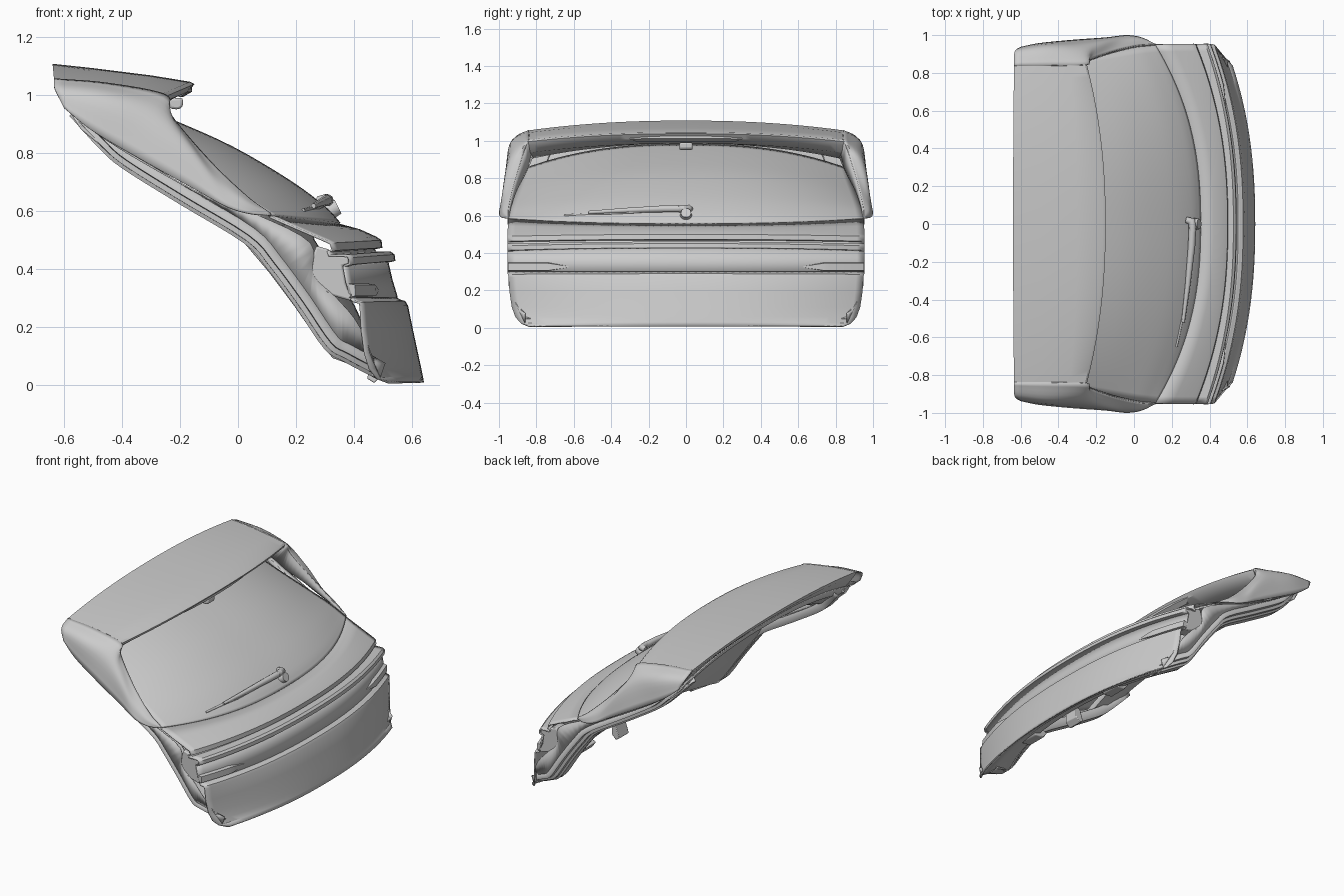
import bpy, bmesh, math
from mathutils import Vector


def spline(pts, n=5):
    """Catmull-Rom resampling of a point row."""
    p = [Vector(q) for q in pts]
    p = [2 * p[0] - p[1]] + p + [2 * p[-1] - p[-2]]
    out = []
    for i in range(1, len(p) - 2):
        a, b, c, d = p[i - 1:i + 3]
        for k in range(n):
            t = k / n
            out.append(0.5 * (2 * b + (c - a) * t + (2 * a - 5 * b + 4 * c - d) * t * t
                              + (3 * b - a - 3 * c + d) * t ** 3))
    return out + [p[-2]]


def finish(ob, angle=30):
    bpy.ops.object.select_all(action='DESELECT')
    bpy.context.view_layer.objects.active = ob
    ob.select_set(True)
    bpy.ops.object.shade_smooth_by_angle(angle=math.radians(angle))
    return ob


def mesh_object(name, bm, mirror=False, thick=0.0, bevel=0.0):
    bmesh.ops.remove_doubles(bm, verts=bm.verts, dist=1e-5)
    bmesh.ops.recalc_face_normals(bm, faces=bm.faces)
    me = bpy.data.meshes.new(name)
    bm.to_mesh(me)
    bm.free()
    ob = bpy.data.objects.new(name, me)
    bpy.context.collection.objects.link(ob)
    if thick:
        m = ob.modifiers.new("thickness", 'SOLIDIFY')
        m.thickness, m.offset = thick, 0
    if bevel:
        m = ob.modifiers.new("bevel", 'BEVEL')
        m.width, m.segments = bevel, 2
    if mirror:
        m = ob.modifiers.new("mirror", 'MIRROR')
        m.use_axis = (False, True, False)
        m.use_mirror_merge = False
    return finish(ob)


def grid(name, rows, closed=False, caps=False, **kw):
    bm = bmesh.new()
    v = [[bm.verts.new(p) for p in r] for r in rows]
    n = len(rows[0])
    for a, b in zip(v, v[1:]):
        for j in range(n if closed else n - 1):
            k = (j + 1) % n
            bm.faces.new((a[j], a[k], b[k], b[j]))
    if caps:
        bm.faces.new(v[0])
        bm.faces.new(v[-1])
    return mesh_object(name, bm, **kw)


def across(table, power=2.3, steps=48, smooth=0, t0=-1, t1=1):
    """Rows swept across the car. Table entry: centre x, z, then edge x, y, z."""
    rows = []
    for i in range(steps + 1):
        t = t0 + (t1 - t0) * i / steps
        w = abs(t) ** power
        row = [Vector((cx + (ex - cx) * w, ey * t, cz + (ez - cz) * w))
               for cx, cz, ex, ey, ez in table]
        rows.append(spline(row, smooth) if smooth else row)
    return rows


def prism(name, outline, y0, y1, **kw):
    """Side-view polygon extruded along y."""
    return grid(name, [[(x, y, z) for x, z in outline] for y in (y0, y1)],
                closed=True, caps=True, **kw)


def rod(name, pts, radius):
    cu = bpy.data.curves.new(name, 'CURVE')
    cu.dimensions = '3D'
    cu.bevel_depth, cu.bevel_resolution, cu.use_fill_caps = 1.0, 3, True
    s = cu.splines.new('POLY')
    s.points.add(len(pts) - 1)
    for q, p, r in zip(s.points, pts, radius):
        q.co, q.radius = (*p, 1), r
    ob = bpy.data.objects.new(name, cu)
    bpy.context.collection.objects.link(ob)


# Rear window
glass = [(-.40, .98, -.44, .86, .85), (-.23, .912, -.3, .88, .785), (-.02, .818, -.14, .91, .71),
         (.18, .70, 0, .935, .645), (.30, .61, .07, .945, .607), (.35, .556, .11, .95, .585)]
grid("rear_window", across(glass, 2.4, smooth=4), thick=.01)

# Outer painted skin below the window, with its steps
upper = [(.35, .552, .11, .95, .58), (.42, .533, .20, .952, .54), (.475, .508, .30, .953, .497),
         (.492, .497, .32, .953, .487), (.495, .475, .325, .953, .465), (.47, .47, .31, .953, .46),
         (.475, .457, .315, .953, .446), (.525, .457, .375, .953, .446), (.537, .448, .385, .953, .437),
         (.54, .43, .385, .953, .417), (.515, .425, .365, .953, .41)]
lamp = [(.515, .425, .365, .953, .41), (.53, .36, .375, .953, .355), (.548, .30, .39, .953, .30)]
lower = [(.548, .297, .39, .953, .297), (.56, .29, .40, .953, .288), (.575, .286, .42, .95, .283),
         (.583, .272, .423, .948, .27), (.60, .19, .428, .942, .19), (.617, .11, .438, .93, .11),
         (.628, .06, .455, .91, .055), (.634, .03, .48, .88, .022), (.638, .008, .52, .84, .008)]
grid("upper_tailgate_skin", across(upper), thick=.008)
grid("lamp_band", across(lamp), thick=.008)
grid("lower_tailgate_skin", across(lower), thick=.008)

# Tapered lamp ribs and wraparound lamp ends
ribs = []
for i in range(13):
    t = .66 + .34 * i / 12
    h = .004 + .02 * min(1, i / 4)
    w = t ** 2.3
    x, z = .542 - .155 * w, .326
    ribs.append([(x - .01, .953 * t, z + h), (x + h * .7, .953 * t, z + h * .8),
                 (x + h * .8, .953 * t, z - h * .8), (x - .005, .953 * t, z - h)])
grid("lamp_rib", ribs, closed=True, caps=True, mirror=True)
prism("lamp_end", [(.27, .48), (.32, .465), (.315, .45), (.38, .44), (.385, .415), (.362, .41),
                   (.372, .35), (.40, .287), (.30, .315), (.235, .38)],
      .86, .948, mirror=True, bevel=.008)

# Roof spoiler blade, closed section
blade = [(-.64, 1.108, -.635, .845, 1.055), (-.5, 1.093, -.48, .845, 1.043), (-.3, 1.068, -.34, .845, 1.022),
         (-.165, 1.046, -.26, .845, 1.005), (-.15, 1.038, -.25, .845, .995), (-.17, 1.012, -.26, .845, .975),
         (-.24, .985, -.3, .845, .935), (-.40, .985, -.44, .845, .90), (-.56, 1.02, -.56, .845, .94),
         (-.632, 1.085, -.625, .845, 1.03)]
grid("spoiler_blade", across(blade, 2.2), closed=True, caps=True)

# Spoiler side fins: inner return, top edge, bulge and lower edge
fin = [[(-.5, .8, .94), (-.42, .82, .91), (-.33, .83, .89), (-.25, .86, .82), (-.12, .905, .735),
        (.02, .938, .642), (.11, .945, .585)],
       [(-.635, .84, 1.055), (-.45, .84, 1.04), (-.25, .845, 1.0), (-.235, .868, .935), (-.1, .918, .775),
        (.03, .947, .65), (.11, .95, .592)],
       [(-.632, .91, 1.02), (-.46, .935, .99), (-.3, .94, .93), (-.18, .957, .83), (-.07, .972, .70),
        (.03, .977, .628), (.112, .952, .588)],
       [(-.60, .935, .955), (-.5, .955, .875), (-.33, .972, .775), (-.15, .985, .675), (-.04, .997, .615),
        (.04, .985, .59), (.112, .95, .584)]]
fin = [spline(r, 6) for r in fin]
skin = [spline(c, 5) for c in zip(*fin[1:])]
grid("spoiler_fin", skin, mirror=True, thick=.006)
grid("spoiler_fin_return", fin[:2], mirror=True, thick=.006)

# High brake light and camera under the blade
grid("brake_light", across([(-.16, 1.035, -.175, .3, 1.03), (-.158, 1.012, -.175, .3, 1.01),
                            (-.19, .993, -.2, .26, .993), (-.22, 1.0, -.22, .28, 1.0)], steps=12),
     closed=True, caps=True)
prism("camera", [(-.245, .99), (-.19, .99), (-.19, .96), (-.205, .95), (-.235, .953)],
      -.035, .035, bevel=.008)

# Inner side rails, stepped section following the seal line
path = spline([(-.58, .86, .93), (-.48, .91, .82), (-.4, .92, .75), (-.2, .935, .625), (.02, .945, .492),
               (.1, .945, .405), (.2, .94, .27), (.3, .93, .125), (.37, .91, .08), (.48, .86, .022)], 4)
section = [(0, .06), (0, .032), (-.03, .03), (-.032, .012), (-.06, .012), (-.065, 0),
           (-.13, 0), (-.15, .05)]
rail = []
for i, p in enumerate(path):
    d = path[min(i + 1, len(path) - 1)] - path[max(i - 1, 0)]
    n = Vector((-d.z, 0, d.x)).normalized()
    rail.append([p + n * u + Vector((0, s, 0)) for s, u in section])
grid("inner_side_rail", rail, mirror=True, thick=.006)

# Side closing strip between skin edge and rail
edge = spline([(-.57, .93, .935), (-.49, .95, .87), (-.33, .96, .77), (-.1, .965, .645), (.07, .952, .585),
               (.25, .95, .49), (.26, .948, .38), (.34, .945, .30), (.42, .94, .20), (.49, .86, .025)], 4)
grid("side_closing_panel", [edge, [r[0] for r in rail]], mirror=True, thick=.005)

# Inner header under the roof edge and inner lower trim
header = [(-.57, 1.03, -.575, .86, .94), (-.54, .985, -.54, .87, .885), (-.48, .965, -.48, .87, .835),
          (-.44, .95, -.43, .86, .79), (-.36, .945, -.35, .84, .76), (-.35, .965, -.33, .84, .78)]
grid("inner_header", across(header, 2.3), thick=.008)
trim = [(.30, .60, .05, .84, .58), (.25, .565, -.01, .84, .53), (.26, .50, .03, .84, .485),
        (.33, .39, .11, .83, .39), (.40, .27, .2, .82, .27), (.46, .14, .29, .81, .14),
        (.50, .095, .33, .80, .095), (.55, .075, .38, .80, .077), (.59, .04, .44, .80, .045),
        (.632, .012, .51, .83, .012)]
grid("inner_lower_trim", across(trim, 2.3), thick=.008)

# Latch and trim handles
prism("latch", [(.445, .022), (.47, .006), (.50, .035), (.50, .10), (.47, .10)], -.05, .05, bevel=.004)
prism("trim_handle", [(.42, .11), (.45, .07), (.51, .065), (.54, .09), (.48, .14)],
      .32, .45, mirror=True, bevel=.006)

# Rear wiper: pivot, cap, arm and blade
rod("wiper_pivot", [(.29, 0, .575), (.315, 0, .60), (.345, 0, .615)], [.035, .032, .028])
rod("wiper_cap", [(.275, .022, .635), (.305, .015, .637), (.31, -.04, .637)], [.016, .022, .02])
rod("wiper_arm", [(.31, -.01, .637), (.305, -.12, .636), (.285, -.32, .628), (.26, -.52, .617)],
    [.02, .019, .014, .009])
rod("wiper_blade", [(.30, -.22, .622), (.275, -.40, .613), (.225, -.65, .602)], [.006, .009, .006])
